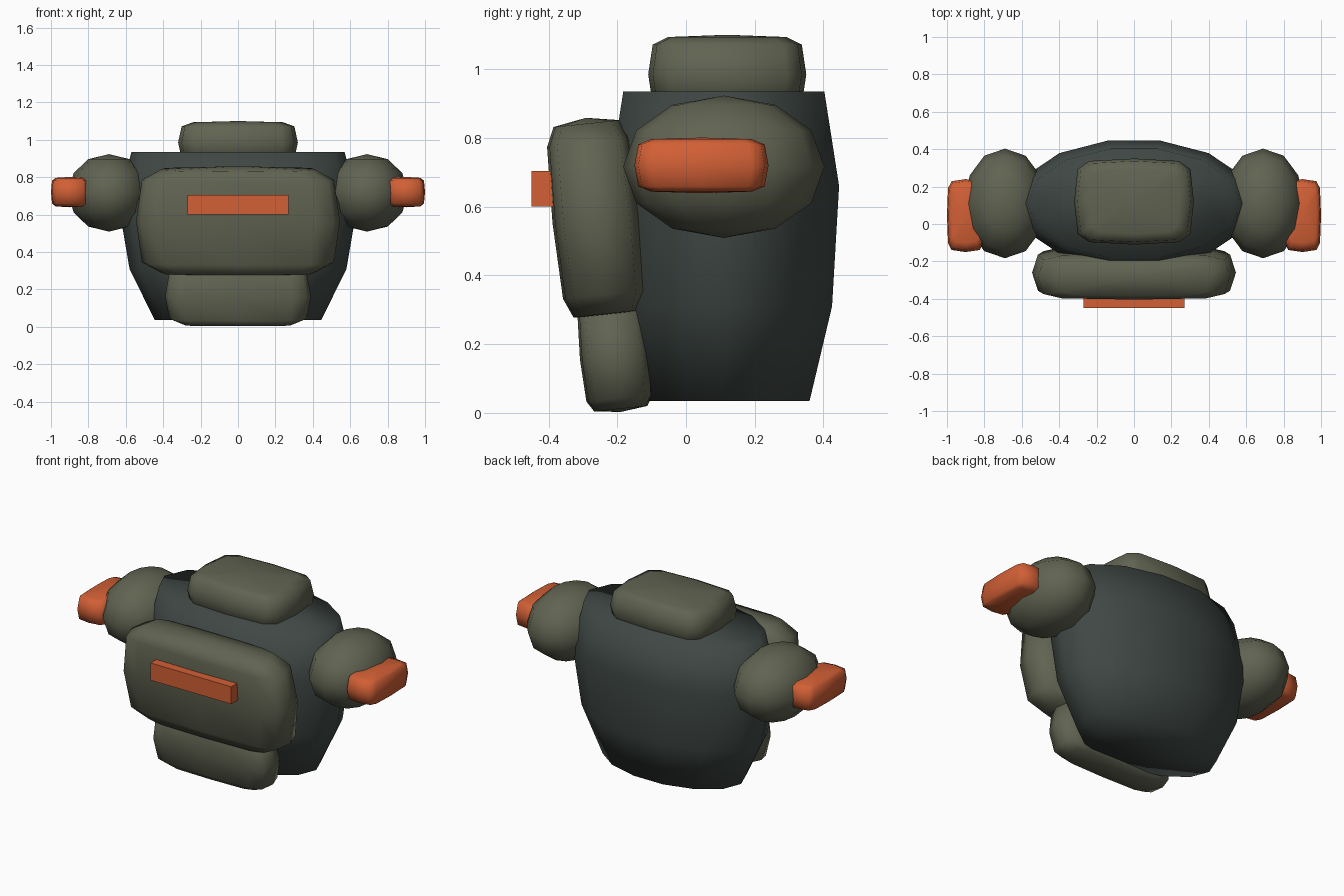
import bpy, bmesh, math
from mathutils import Matrix

if "Cube" in bpy.data.objects:
    bpy.data.objects.remove(bpy.data.objects["Cube"])


def material(name, rgb):
    m = bpy.data.materials.new(name)
    m.diffuse_color = (*rgb, 1)
    m.use_nodes = True
    m.node_tree.nodes["Principled BSDF"].inputs["Base Color"].default_value = m.diffuse_color
    return m


DARK = material("dark_grey_green", (0.050, 0.064, 0.058))
OLIVE = material("olive", (0.118, 0.126, 0.083))
ORANGE = material("orange", (0.64, 0.115, 0.036))


def finish(bm, name, mat, smooth=True):
    bmesh.ops.recalc_face_normals(bm, faces=bm.faces)
    for f in bm.faces:
        f.smooth = smooth
    me = bpy.data.meshes.new(name)
    bm.to_mesh(me)
    bm.free()
    me.materials.append(mat)
    ob = bpy.data.objects.new(name, me)
    bpy.context.collection.objects.link(ob)
    return ob


def power(v, e):
    return math.copysign(abs(v) ** e, v) if abs(v) > 1e-6 else 0.0


def pad(name, centre, half, mat, e=0.41, tilt=0):
    """Rounded cushion: a 12 x 6 sphere squared off by exponent e."""
    bm = bmesh.new()
    bmesh.ops.create_uvsphere(bm, u_segments=12, v_segments=6, radius=1)
    for v in bm.verts:
        lat = math.asin(max(-1, min(1, v.co.z)))
        lon = math.atan2(v.co.y, v.co.x)
        ring = power(math.cos(lat), e)
        v.co = (half[0] * ring * power(math.cos(lon), e),
                half[1] * ring * power(math.sin(lon), e),
                half[2] * power(math.sin(lat), e))
    bm.transform(Matrix.Translation(centre) @ Matrix.Rotation(math.radians(tilt), 4, 'X'))
    return finish(bm, name, mat)


# torso: lofted 14-sided oval rings (z, half width, half depth)
bm = bmesh.new()
rings = []
for z, rx, ry in [(0.035, 0.445, 0.256), (0.31, 0.58, 0.323),
                  (0.66, 0.64, 0.344), (0.935, 0.57, 0.30)]:
    rings.append([bm.verts.new((rx * math.cos(i * math.tau / 14),
                                0.11 + ry * math.sin(i * math.tau / 14), z))
                  for i in range(14)])
for a, b in zip(rings, rings[1:]):
    for i in range(14):
        j = (i + 1) % 14
        bm.faces.new((a[i], a[j], b[j], b[i]))
bm.faces.new(rings[0][::-1])
bm.faces.new(rings[-1])
finish(bm, "torso", DARK)

# armour cushions
pad("chest_plate", (0, -0.26, 0.565), (0.545, 0.129, 0.295), OLIVE, tilt=6)
pad("belly_plate", (0, -0.206, 0.165), (0.39, 0.103, 0.163), OLIVE, tilt=6)
pad("collar", (0, 0.12, 0.985), (0.32, 0.23, 0.115), OLIVE)

# shoulders and their orange side pads
for side, s in (("left", -1), ("right", 1)):
    pad(side + "_shoulder", (0.69 * s, 0.11, 0.716), (0.217, 0.293, 0.207), OLIVE, e=0.97)
    pad(side + "_shoulder_pad", (0.90 * s, 0.045, 0.72), (0.10, 0.195, 0.081), ORANGE)

# chest bar
bm = bmesh.new()
bmesh.ops.create_cube(bm, size=1)
bm.transform(Matrix.Translation((0, -0.41, 0.652)) @ Matrix.Diagonal((0.54, 0.08, 0.104, 1)))
finish(bm, "chest_bar", ORANGE, smooth=False)
